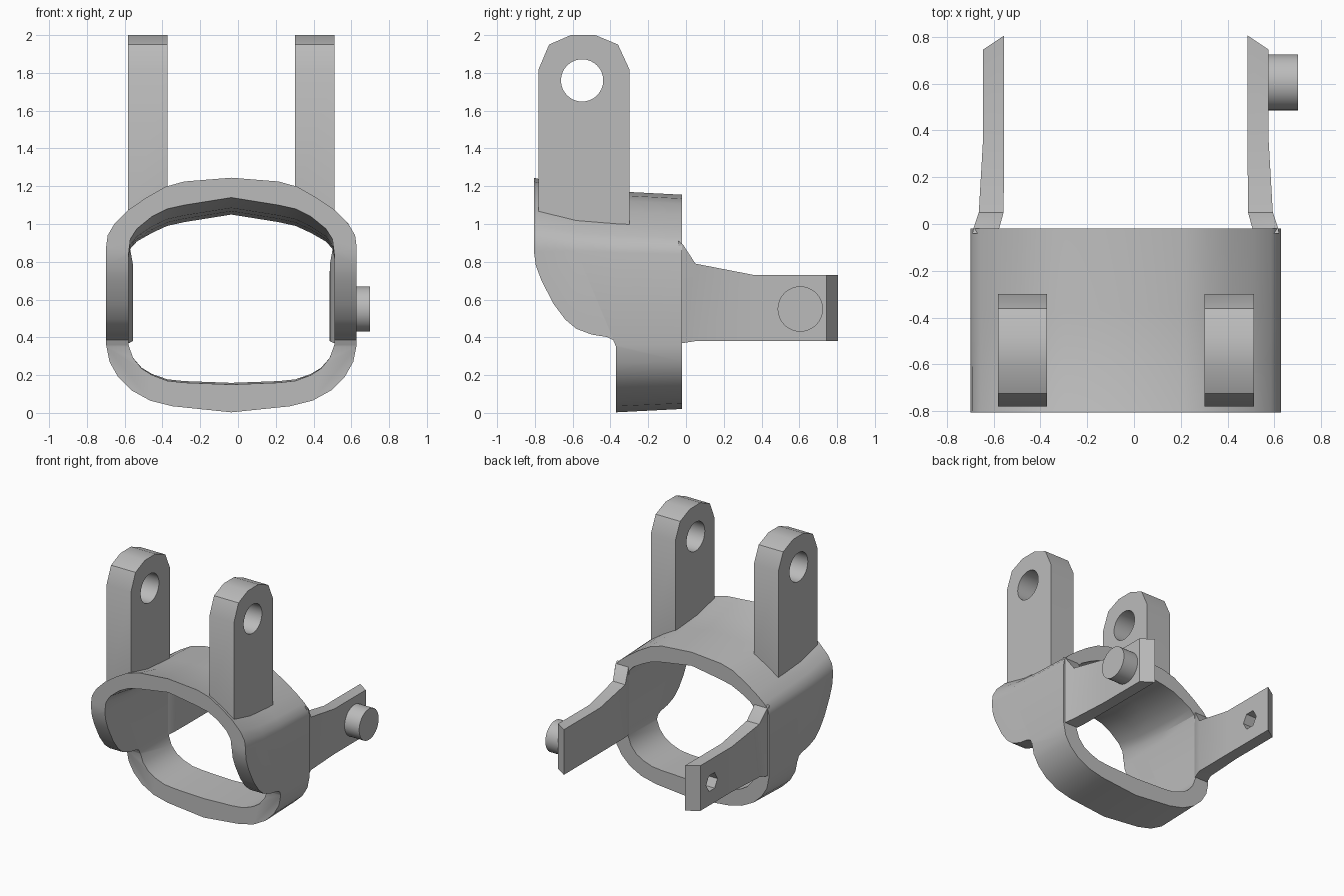
import bpy, bmesh, math
from mathutils import Matrix, Vector

cube = bpy.data.objects.get("Cube")
if cube:
    bpy.data.objects.remove(cube, do_unlink=True)

CX = -0.035  # plane of symmetry of the bracket

grey = bpy.data.materials.new("plain_grey")
grey.use_nodes = True
grey.diffuse_color = (0.5, 0.5, 0.5, 1)
for node in grey.node_tree.nodes:
    if node.type == 'BSDF_PRINCIPLED':
        node.inputs["Base Color"].default_value = (0.5, 0.5, 0.5, 1)


def finish(bm, name):
    bmesh.ops.recalc_face_normals(bm, faces=bm.faces)
    mesh = bpy.data.meshes.new(name)
    bm.to_mesh(mesh)
    bm.free()
    mesh.materials.append(grey)
    obj = bpy.data.objects.new(name, mesh)
    bpy.context.collection.objects.link(obj)
    return obj


def activate(obj):
    bpy.ops.object.select_all(action='DESELECT')
    obj.select_set(True)
    bpy.context.view_layer.objects.active = obj


def smooth(obj, angle=30):
    activate(obj)
    bpy.ops.object.shade_smooth_by_angle(angle=math.radians(angle))


def cut(obj, cutter):
    cutter.hide_render = True
    mod = obj.modifiers.new("cut", 'BOOLEAN')
    mod.operation = 'DIFFERENCE'
    mod.solver = 'EXACT'
    mod.object = cutter
    activate(obj)
    bpy.ops.object.modifier_apply(modifier=mod.name)
    bpy.data.objects.remove(cutter, do_unlink=True)


def prism(name, outline, x0, x1):
    """Side outline (y, z) extruded along x."""
    bm = bmesh.new()
    face = bm.faces.new([bm.verts.new((x0, y, z)) for y, z in outline])
    ext = bmesh.ops.extrude_face_region(bm, geom=[face])
    verts = [v for v in ext["geom"] if isinstance(v, bmesh.types.BMVert)]
    bmesh.ops.translate(bm, verts=verts, vec=(x1 - x0, 0, 0))
    return finish(bm, name)


def rod(name, x0, x1, y, z, radius, sides):
    """Cylinder along x."""
    bm = bmesh.new()
    place = Matrix.Translation(((x0 + x1) / 2, y, z)) @ Matrix.Rotation(math.pi / 2, 4, 'Y')
    bmesh.ops.create_cone(bm, cap_ends=True, segments=sides, radius1=radius,
                          radius2=radius, depth=x1 - x0, matrix=place)
    return finish(bm, name)


def loft(name, rings, closed):
    """Skin a list of point rings; closed joins the last ring to the first."""
    bm = bmesh.new()
    rows = [[bm.verts.new(p) for p in ring] for ring in rings]
    n = len(rows[0])
    for i in range(len(rows) if closed else len(rows) - 1):
        a, b = rows[i], rows[(i + 1) % len(rows)]
        for j in range(n):
            k = (j + 1) % n
            bm.faces.new((a[j], a[k], b[k], b[j]))
    if not closed:
        bm.faces.new(rows[0])
        bm.faces.new(rows[-1])
    return finish(bm, name)


# Collar: outer and inner half profiles, from the top down to the bottom
OUTER = [(0, 1.245), (.25, 1.225), (.35, 1.197), (.45, 1.14), (.545, 1.075),
         (.62, 1.0), (.655, .94), (.663, .88), (.663, .36), (.645, .27),
         (.6, .19), (.53, .12), (.43, .065), (.31, .035), (0, .003)]
INNER = [(0, 1.14), (.25, 1.1), (.34, 1.08), (.42, 1.04), (.5, .975),
         (.535, .92), (.545, .84), (.545, .36), (.52, .29), (.475, .235),
         (.42, .2), (.34, .17), (.25, .16), (0, .15)]


def collar_ring(half, y, drop, lift):
    full = half + [(-u, z) for u, z in half[-2:0:-1]]
    ring = []
    for u, z in full:
        top = min(max((z - 0.75) / 0.3, 0), 1)
        low = min(max((0.3 - z) / 0.3, 0), 1)
        ring.append((CX + u, y, z - drop * top + lift * low))
    return ring


STATIONS = [(-.805, 0, 0), (-.58, .055, 0), (-.37, .072, 0), (-.02, .09, .018)]


def collar_mesh():
    bm = bmesh.new()
    skins = []
    for half in (OUTER, INNER):
        skins.append([[bm.verts.new(p) for p in collar_ring(half, *s)] for s in STATIONS])
    for rows in skins:
        for a, b in zip(rows, rows[1:]):
            for j in range(len(a)):
                k = (j + 1) % len(a)
                bm.faces.new((a[j], a[k], b[k], b[j]))
    # flat rims at the front and back
    for end in (0, -1):
        loops = []
        for rows in skins:
            row = rows[end]
            loops += [bm.edges.get((row[j], row[j - 1])) for j in range(len(row))]
        bmesh.ops.triangle_fill(bm, edges=loops, use_beauty=True,
                                normal=Vector((0, 1, 0)))
    return finish(bm, "collar")


collar = collar_mesh()

# Swept cut below the front hood, leaving a narrower lower strap
hood_cut = [(-.95, .86), (-.806, .86), (-.795, .78), (-.765, .7), (-.7, .575),
            (-.64, .495), (-.58, .445), (-.5, .415), (-.42, .402), (-.385, .385),
            (-.37, .35), (-.37, -.1), (-.95, -.1)]
cut(collar, prism("hood_cutter", hood_cut, -1, 1))
smooth(collar)

# Upright lugs with round pin holes
LUG = [(-.78, 1), (-.78, 1.82), (-.725, 1.95), (-.61, 2), (-.48, 2),
       (-.36, 1.95), (-.3, 1.82), (-.3, 1)]
for side, label in ((1, "left"), (-1, "right")):
    xs = sorted((CX + side * .337, CX + side * .547))
    lug = prism(label + "_lug", LUG, *xs)
    for v in lug.data.vertices:
        if v.co.z < 1.2:  # foot follows the collar shoulder
            v.co.z = 1.12 if abs(v.co.x - CX) < .45 else .97
    cut(lug, rod("pin_hole_cutter", xs[0] - .1, xs[1] + .1, -.55, 1.76, .112, 32))
    smooth(lug)

# Rear arms: inner x, outer x, inner y, outer y, bottom z, top z
ARM = [(.55, .655, -.04, -.04, .37, .91), (.54, .65, -.015, -.015, .37, .89),
       (.522, .628, .05, .05, .38, .79), (.52, .61, .36, .36, .38, .73),
       (.52, .61, .805, .745, .38, .73)]
for side, label in ((1, "left"), (-1, "right")):
    rings = [[(CX + side * i, yi, lo), (CX + side * o, yo, lo),
              (CX + side * o, yo, hi), (CX + side * i, yi, hi)]
             for i, o, yi, yo, lo, hi in ARM]
    arm = loft(label + "_arm", rings, False)
    if side < 0:
        cut(arm, rod("hex_hole_cutter", -.8, -.4, .605, .55, .07, 6))
    smooth(arm, 20)

# Round peg on the left arm
smooth(rod("left_peg", .56, .70, .605, .55, .12, 32))
